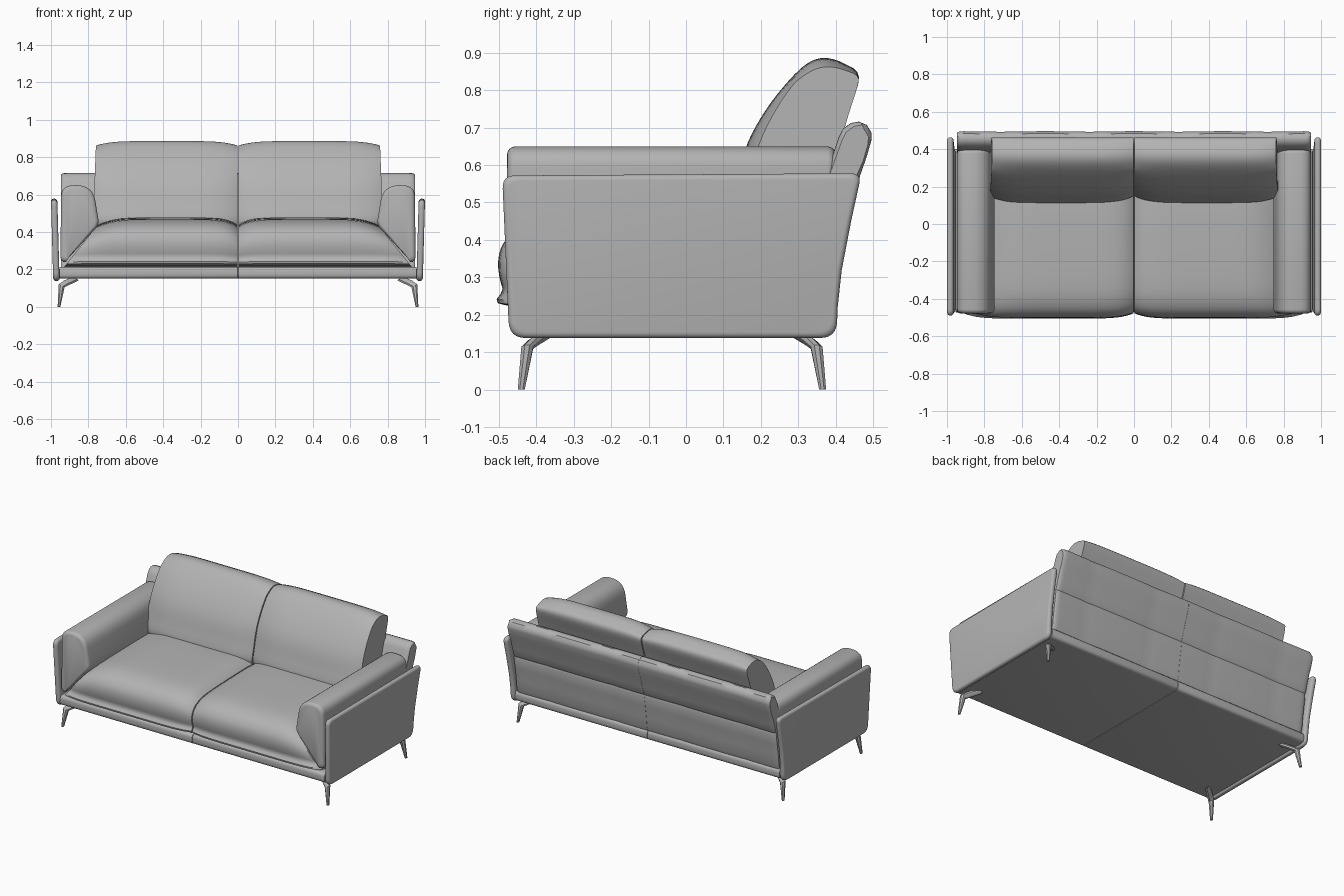
import bpy
import bmesh
import math
from mathutils import Vector

if "Cube" in bpy.data.objects:
    bpy.data.objects.remove(bpy.data.objects["Cube"])

fabric = bpy.data.materials.new("grey_upholstery")
fabric.diffuse_color = (0.45, 0.45, 0.45, 1)
fabric.use_nodes = True
fabric.node_tree.nodes["Principled BSDF"].inputs["Base Color"].default_value = fabric.diffuse_color


def loft(name, rings, angle=40):
    """Skin closed rings of points, cap both ends and mirror across x."""
    bm = bmesh.new()
    vr = [[bm.verts.new(p) for p in ring] for ring in rings]
    n = len(vr[0])
    for a, b in zip(vr, vr[1:]):
        for i in range(n):
            j = (i + 1) % n
            bm.faces.new((a[i], a[j], b[j], b[i]))
    bm.faces.new(vr[0])
    bm.faces.new(vr[-1])
    bmesh.ops.recalc_face_normals(bm, faces=bm.faces)
    mesh = bpy.data.meshes.new(name)
    bm.to_mesh(mesh)
    bm.free()
    mesh.materials.append(fabric)
    obj = bpy.data.objects.new(name, mesh)
    bpy.context.collection.objects.link(obj)
    bpy.ops.object.select_all(action='DESELECT')
    obj.select_set(True)
    bpy.context.view_layer.objects.active = obj
    bpy.ops.object.shade_smooth_by_angle(angle=math.radians(angle))
    mirror = obj.modifiers.new("mirror", 'MIRROR')
    mirror.use_mirror_merge = False
    return obj


def rounded(corners, steps=6):
    """Outline from (u, v, radius) corners, each corner turned into an arc."""
    out = []
    for i, (u, v, r) in enumerate(corners):
        p = Vector((u, v))
        if r == 0:
            out.append(p)
            continue
        before = Vector(corners[i - 1][:2])
        after = Vector(corners[(i + 1) % len(corners)][:2])
        a = p + (before - p).normalized() * r
        b = p + (after - p).normalized() * r
        for k in range(steps + 1):
            t = k / steps
            out.append(a * (1 - t) ** 2 + p * 2 * t * (1 - t) + b * t * t)
    return out


def smooth_loop(pts, steps=4):
    """Closed Catmull-Rom curve through the points."""
    n, out = len(pts), []
    for i in range(n):
        p0, p1, p2, p3 = (Vector(pts[(i + k - 1) % n]) for k in range(4))
        for s in range(steps):
            t = s / steps
            out.append(0.5 * (2 * p1 + (p2 - p0) * t
                              + (2 * p0 - 5 * p1 + 4 * p2 - p3) * t * t
                              + (3 * p1 - p0 - 3 * p2 + p3) * t ** 3))
    return out


def slab(name, outline, lo, hi, bevel, place):
    """Extrude an outline from lo to hi with rounded rims."""
    us, vs = [p[0] for p in outline], [p[1] for p in outline]
    cu, cv = (min(us) + max(us)) / 2, (min(vs) + max(vs)) / 2
    w, h = max(us) - min(us), max(vs) - min(vs)
    arc = [k * math.pi / 8 for k in range(5)]
    levels = [(lo + bevel * (1 - math.sin(a)), bevel * (1 - math.cos(math.pi / 2 - a)))
              for a in reversed(arc)]
    levels = [(lo + bevel * (1 - math.cos(a)), bevel * (1 - math.sin(a))) for a in arc]
    levels += [(hi - (d - lo), inset) for d, inset in reversed(levels)]
    rings = [[place(d, cu + (u - cu) * (1 - 2 * i / w), cv + (v - cv) * (1 - 2 * i / h))
              for u, v in outline] for d, i in levels]
    return loft(name, rings)


# Outer side panels, leaning slightly outward
panel = rounded([(-0.472, 0.138, 0.045), (0.402, 0.138, 0.045), (0.405, 0.22, 0),
                 (0.416, 0.32, 0), (0.441, 0.45, 0), (0.469, 0.578, 0.03),
                 (-0.491, 0.572, 0.035)])
slab("side_panel", panel, 0.966, 1.0, 0.015,
     lambda d, y, z: (d - 0.012 * (0.575 - z) / 0.435, y, z))

# Base frame, split at the middle
base = rounded([(-0.472, 0.15, 0.025), (0.40, 0.15, 0.025),
                (0.40, 0.213, 0.025), (-0.472, 0.213, 0.025)])
slab("base_frame", base, 0.0005, 0.955, 0.003, lambda d, y, z: (d, y, z))

# Armrests with a slanted underside
arm = rounded([(0.95, 0.24, 0.03), (0.945, 0.642, 0.05), (0.87, 0.653, 0.03),
               (0.775, 0.643, 0.075), (0.742, 0.44, 0.03), (0.925, 0.24, 0.012)])
slab("armrest", arm, -0.478, 0.40, 0.022,
     lambda d, x, z: (x, d, z - 0.012 * max(0, abs(d + 0.04) - 0.3) * (z > 0.55)))

# Rounded stations across each cushion, denser at the ends
stations = [(1 - math.cos(math.pi * k / 24)) / 2 for k in range(25)]


def edge(t, power):
    return abs(2 * t - 1) ** power


# Seat cushions, with a full front roll and a slanted outer end
seat = smooth_loop([(-0.465, 0.222), (-0.49, 0.27), (-0.502, 0.335), (-0.488, 0.39),
                    (-0.44, 0.435), (-0.34, 0.462), (-0.1, 0.474), (0.15, 0.476),
                    (0.32, 0.45), (0.33, 0.23), (0, 0.22)])
rings = []
for t in stations:
    e = edge(t, 7)
    ring = []
    for y, z in seat:
        z = 0.222 + (z - 0.222) * (1 - 0.16 * e)
        x = 0.003 + t * (0.917 - (z - 0.225) * 0.80)
        ring.append((x, y * (1 - 0.055 * e), z))
    rings.append(ring)
loft("seat_cushion", rings, 50)

# Back cushions, leaning back and crowned at the top
back = smooth_loop([(0.115, 0.44), (0.135, 0.56), (0.165, 0.66), (0.215, 0.75),
                    (0.275, 0.826), (0.325, 0.872), (0.37, 0.886), (0.42, 0.872),
                    (0.462, 0.835), (0.43, 0.73), (0.38, 0.58), (0.33, 0.44), (0.22, 0.42)])
rings = []
for t in stations:
    e = edge(t, 5)
    ring = []
    for y, z in back:
        x = 0.003 + t * (0.768 - 0.035 * max(0, z - 0.55))
        y = 0.455 + (y - 0.455) * (1 - 0.11 * e)
        if z > 0.82:
            z = 0.82 + (z - 0.82) * (1 - 0.36 * e)
        ring.append((x, y, z))
    rings.append(ring)
loft("back_cushion", rings, 50)

# Backrest shell with two padded rows and vertical seams behind
shell = [(0.30, 0.20), (0.34, 0.42), (0.375, 0.575), (0.408, 0.675), (0.42, 0.698),
         (0.44, 0.712), (0.462, 0.716), (0.483, 0.707), (0.496, 0.685), (0.495, 0.665),
         (0.482, 0.62), (0.466, 0.575), (0.448, 0.515), (0.435, 0.47), (0.427, 0.457),
         (0.43, 0.443), (0.42, 0.38), (0.408, 0.30), (0.401, 0.235), (0.392, 0.21)]
xs = [0.0005 + 0.2375 * k / 6 for k in range(24)] + [0.93, 0.941, 0.946]
rings = []
for x in xs:
    puff = abs(math.cos(math.pi * x / 0.475)) ** 0.5
    inset = max(0, x - 0.925) ** 2 * 20
    rings.append([(x, y - (0.004 * (1 - puff) + inset if k > 6 else -inset), z - inset * (z > 0.6))
                  for k, (y, z) in enumerate(shell)])
loft("backrest", rings, 35)

# Bent, tapering legs
for name, s, y0 in (("front_leg", -1, -0.44), ("rear_leg", 1, 0.365)):
    path = [((0.957, y0, 0.0), 0.008, 0.010), ((0.943, y0 - s * 0.016, 0.112), 0.017, 0.017),
            ((0.915, y0 - s * 0.037, 0.129), 0.017, 0.018),
            ((0.865, y0 - s * 0.075, 0.152), 0.014, 0.018)]
    rings = []
    for k, ((x, y, z), rx, ry) in enumerate(path):
        lift = (0, 0.008, 0.012, 0.012)[k]
        rings.append([(x + rx * math.cos(a), y + ry * math.sin(a),
                       z + lift * math.cos(a))
                      for a in (math.pi * (i + 0.5) / 4 for i in range(8))])
    loft(name, rings, 35)
